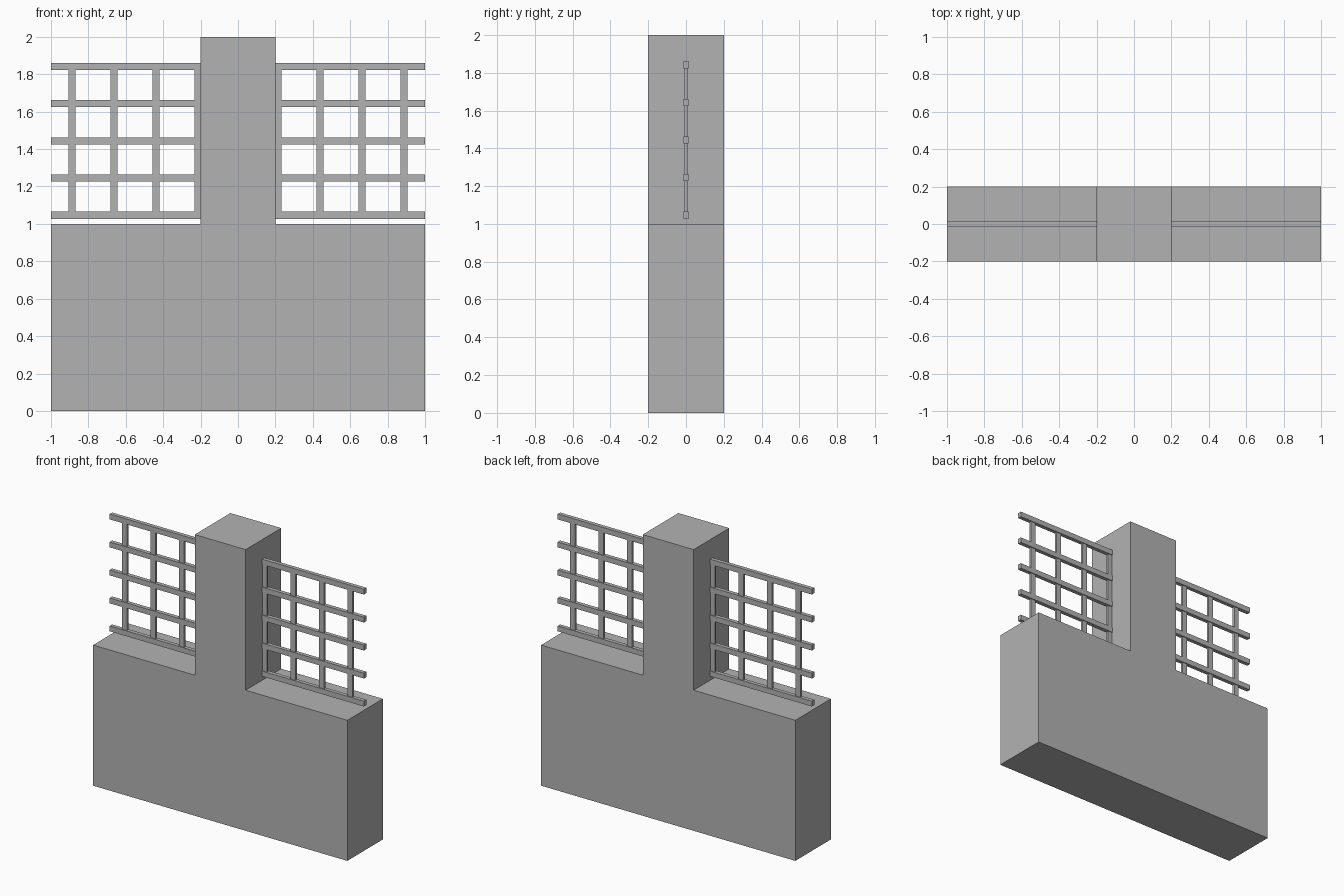
import bpy

# Remove the default object
default = bpy.data.objects.get("Cube")
if default:
    bpy.data.objects.remove(default, do_unlink=True)

# Single grey finish
grey = bpy.data.materials.new("plain_grey")
grey.use_nodes = True
colour = (0.45, 0.45, 0.45, 1)
grey.diffuse_color = colour
grey.node_tree.nodes["Principled BSDF"].inputs["Base Color"].default_value = colour


def box(name, x, z, depth):
    """Box spanning the x and z ranges, centred on y = 0."""
    centre = ((x[0] + x[1]) / 2, 0, (z[0] + z[1]) / 2)
    bpy.ops.mesh.primitive_cube_add(size=1, location=centre)
    obj = bpy.context.object
    obj.name = name
    obj.scale = (x[1] - x[0], depth, z[1] - z[0])
    bpy.ops.object.transform_apply(location=False, rotation=False, scale=True)
    obj.data.materials.append(grey)
    return obj


# Wall with a central pillar: one solid stepped outline, extruded in y
half = [(1, 0), (1, 1), (0.2, 1), (0.2, 2)]
outline = half + [(-x, z) for x, z in reversed(half)]
count = len(outline)
verts = [(x, y, z) for y in (-0.2, 0.2) for x, z in outline]
faces = [list(range(count)), list(range(2 * count - 1, count - 1, -1))]
for i in range(count):
    j = (i + 1) % count
    faces.append([j, i, i + count, j + count])
mesh = bpy.data.meshes.new("wall_and_pillar")
mesh.from_pydata(verts, [], faces)
mesh.materials.append(grey)
wall = bpy.data.objects.new("wall_and_pillar", mesh)
bpy.context.collection.objects.link(wall)

# Lattice fences on both sides of the pillar
BAR = 0.038
rail_heights = [1.046 + 0.199 * i for i in range(5)]
post_places = [0.213 + 0.225 * i for i in range(4)]
for side, sign in (("left", 1), ("right", -1)):
    for i, z in enumerate(rail_heights):
        ends = sorted((0.2 * sign, sign))
        box(f"{side}_rail_{i + 1}", ends, (z - BAR / 2, z + BAR / 2), 0.028)
    for i, place in enumerate(post_places):
        x = place * sign
        box(f"{side}_post_{i + 1}", (x - BAR / 2, x + BAR / 2),
            (rail_heights[0], rail_heights[-1]), 0.016)
